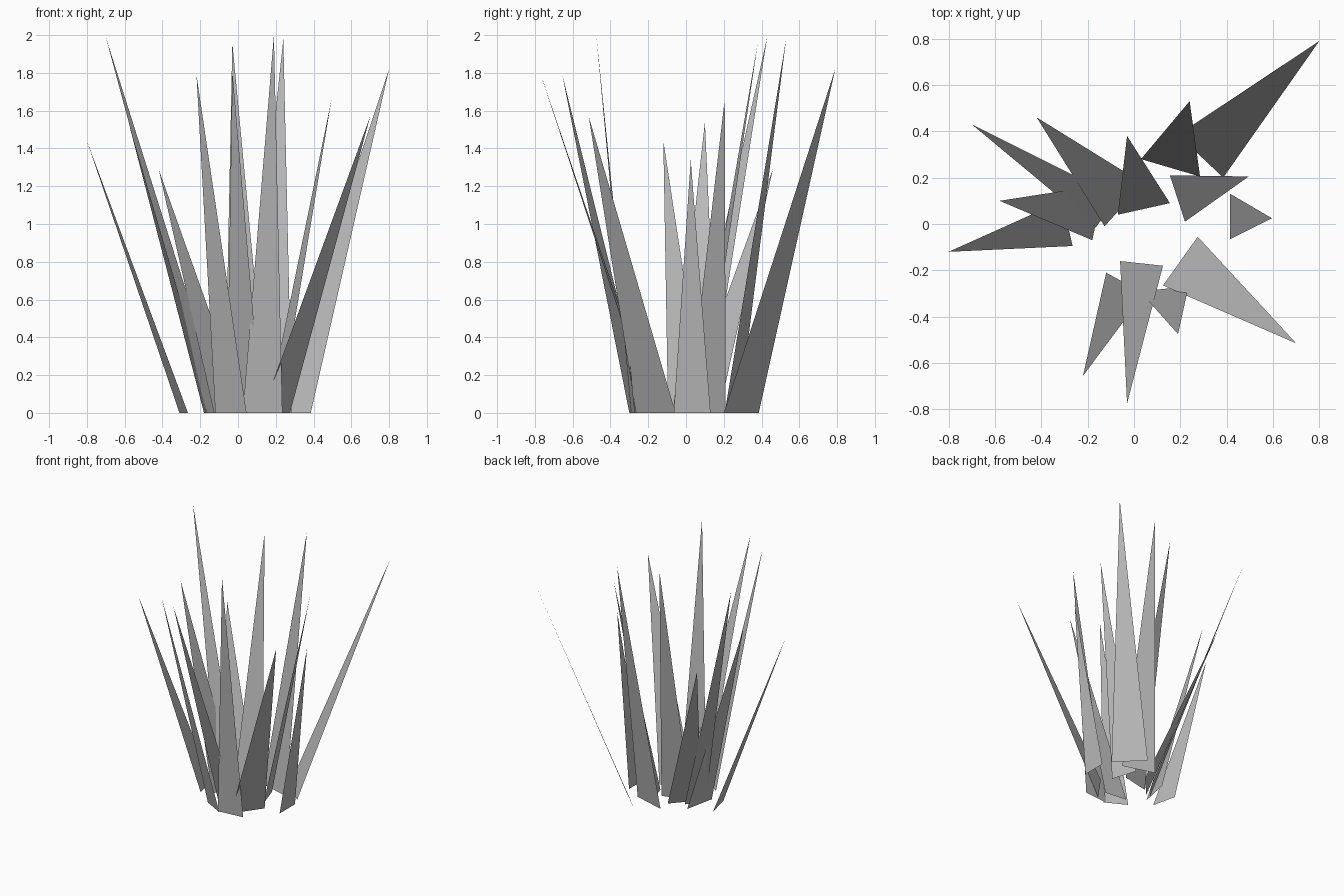
import bpy
import bmesh
from mathutils import Vector

default_cube = bpy.data.objects.get("Cube")
if default_cube:
    bpy.data.objects.remove(default_cube, do_unlink=True)


def make_material(name, color):
    material = bpy.data.materials.new(name)
    material.use_nodes = True
    material.diffuse_color = color
    material.node_tree.nodes["Principled BSDF"].inputs["Base Color"].default_value = color
    return material


grass_grey = make_material("grass_grey", (0.5, 0.5, 0.5, 1))


def grass_blade(name, base_start, base_end, tip):
    """One flat three-sided blade standing on the ground and leaning outwards."""
    bm = bmesh.new()
    corners = [Vector((*base_start, 0)), Vector((*base_end, 0)), Vector(tip)]
    face = bm.faces.new([bm.verts.new(corner) for corner in corners])
    face.normal_update()
    if face.normal.z < 0:
        face.normal_flip()
    mesh = bpy.data.meshes.new(name)
    bm.to_mesh(mesh)
    bm.free()
    mesh.materials.append(grass_grey)
    blade = bpy.data.objects.new(name, mesh)
    bpy.context.collection.objects.link(blade)
    return blade


# Blades around the tuft: two root corners on the ground, then the tip
blades = {
    "back_left_long": ((.385, .2), (.19, .385), (.8, .79, 1.82)),
    "back_left_tall": ((.03, .28), (.285, .205), (.24, .53, 1.98)),
    "back_middle": ((-.07, .04), (.155, .09), (-.03, .38, 1.96)),
    "back_right_tall": ((-.165, -.015), (-.07, .115), (-.7, .43, 1.99)),
    "back_right_short": ((-.127, -.01), (.04, .175), (-.42, .46, 1.29)),
    "right_inner": ((-.18, -.07), (-.13, .17), (-.58, .1, 1.54)),
    "right_outer": ((-.265, -.095), (-.31, .1), (-.8, -.12, 1.44)),
    "left_outer": ((.415, .13), (.415, -.065), (.595, .025, 1.34)),
    "left_inner": ((.155, .21), (.22, .01), (.495, .205, 1.66)),
    "front_left_long": ((.275, -.055), (.125, -.265), (.7, -.515, 1.57)),
    "front_left_tall": ((.235, -.27), (.025, -.29), (.19, -.475, 2)),
    "front_middle": ((-.06, -.16), (.125, -.18), (-.03, -.775, 1.81)),
    "front_right": ((-.12, -.21), (.045, -.3), (-.22, -.655, 1.79)),
}

for place, (base_start, base_end, tip) in blades.items():
    grass_blade("grass_blade_" + place, base_start, base_end, tip)
